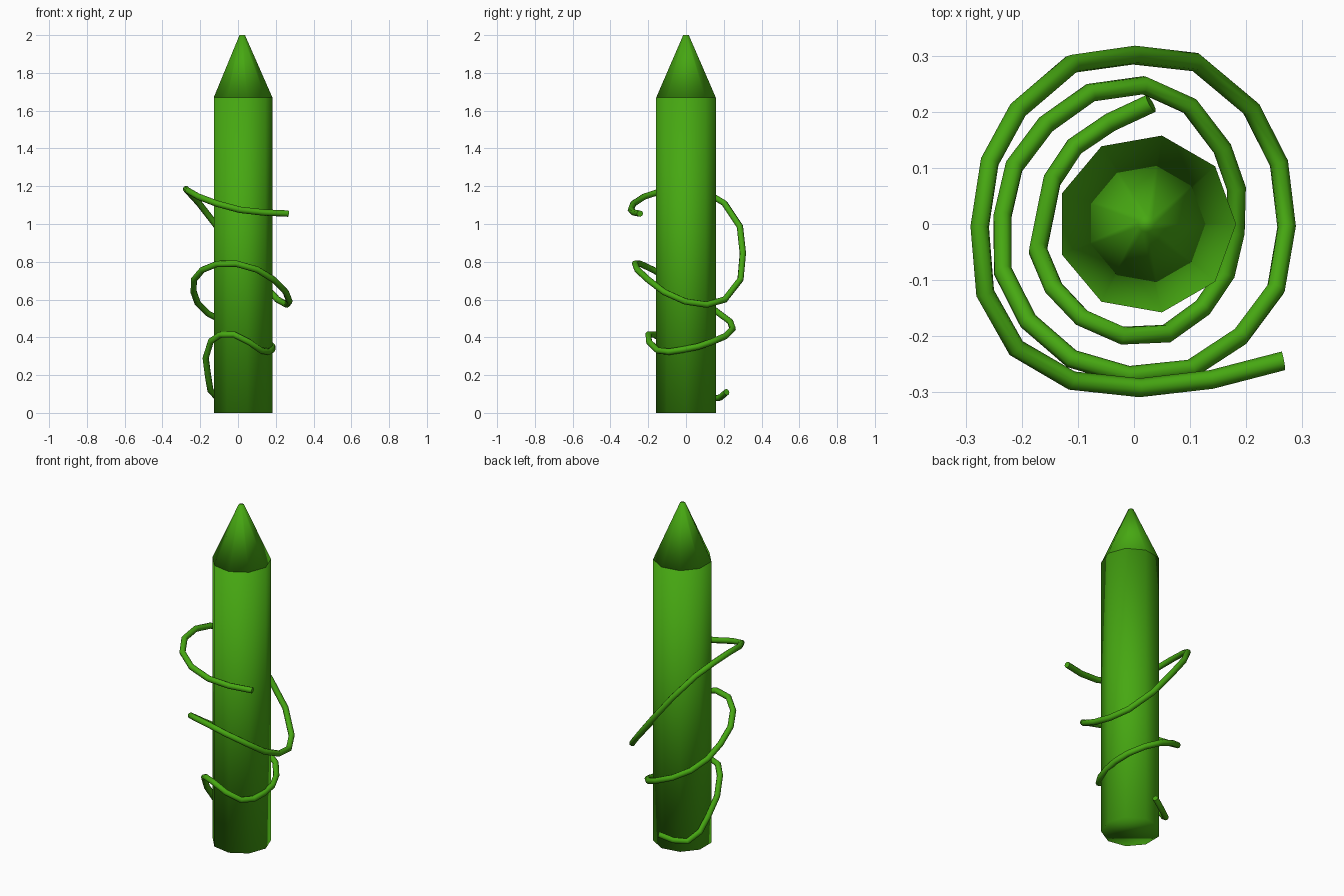
import bpy
from math import cos, sin, radians

cube = bpy.data.objects.get("Cube")
if cube:
    bpy.data.objects.remove(cube, do_unlink=True)

green = bpy.data.materials.new("leaf green")
green.use_nodes = True
colour = (0.062, 0.39, 0.006, 1)
green.diffuse_color = colour
green.node_tree.nodes["Principled BSDF"].inputs["Base Color"].default_value = colour

SIDES = 9
POST_X = 0.022
POST_RADIUS = 0.16
SHOULDER = 1.67


def finish(obj, name):
    obj.name = name
    obj.data.materials.clear()
    obj.data.materials.append(green)
    for poly in obj.data.polygons:
        poly.use_smooth = True


def post_section(name, bottom, top, top_radius, cap):
    """Nine-sided section with a corner pointing to +x."""
    bpy.ops.mesh.primitive_cone_add(
        vertices=SIDES, radius1=POST_RADIUS, radius2=top_radius,
        depth=top - bottom, end_fill_type=cap,
        location=(POST_X, 0, (bottom + top) / 2), rotation=(0, 0, radians(-90)))
    finish(bpy.context.object, name)


# Upright stem and its pointed tip
post_section("stem", 0, SHOULDER, POST_RADIUS, 'NGON')
post_section("stem_tip", SHOULDER, 2, 0.015, 'NGON')

# Tendril winding around the stem: (radius, height) at even angle steps
START, STEP = 82, 45.5
winding = [
    (.217, .11), (.174, .075), (.159, .19), (.183, .38), (.20, .415),
    (.193, .33), (.181, .335), (.207, .375), (.248, .445), (.237, .525),
    (.235, .64), (.256, .757), (.27, .79), (.276, .705), (.272, .59),
    (.293, .60), (.301, .845), (.29, 1.11), (.275, 1.185), (.305, 1.145),
    (.292, 1.075), (.361, 1.055),
]
curve = bpy.data.curves.new("tendril_path", 'CURVE')
curve.dimensions = '3D'
curve.resolution_u = 2
curve.bevel_depth = 0.017
curve.bevel_resolution = 2
curve.use_fill_caps = True
spline = curve.splines.new('BEZIER')
spline.bezier_points.add(len(winding) - 1)
for i, (radius, height) in enumerate(winding):
    angle = radians(START + STEP * i)
    point = spline.bezier_points[i]
    point.co = (radius * cos(angle), radius * sin(angle), height)
    point.handle_left_type = point.handle_right_type = 'AUTO'

tendril = bpy.data.objects.new("tendril", curve)
bpy.context.collection.objects.link(tendril)
bpy.ops.object.select_all(action='DESELECT')
tendril.select_set(True)
bpy.context.view_layer.objects.active = tendril
bpy.ops.object.convert(target='MESH')
finish(bpy.context.object, "tendril")
